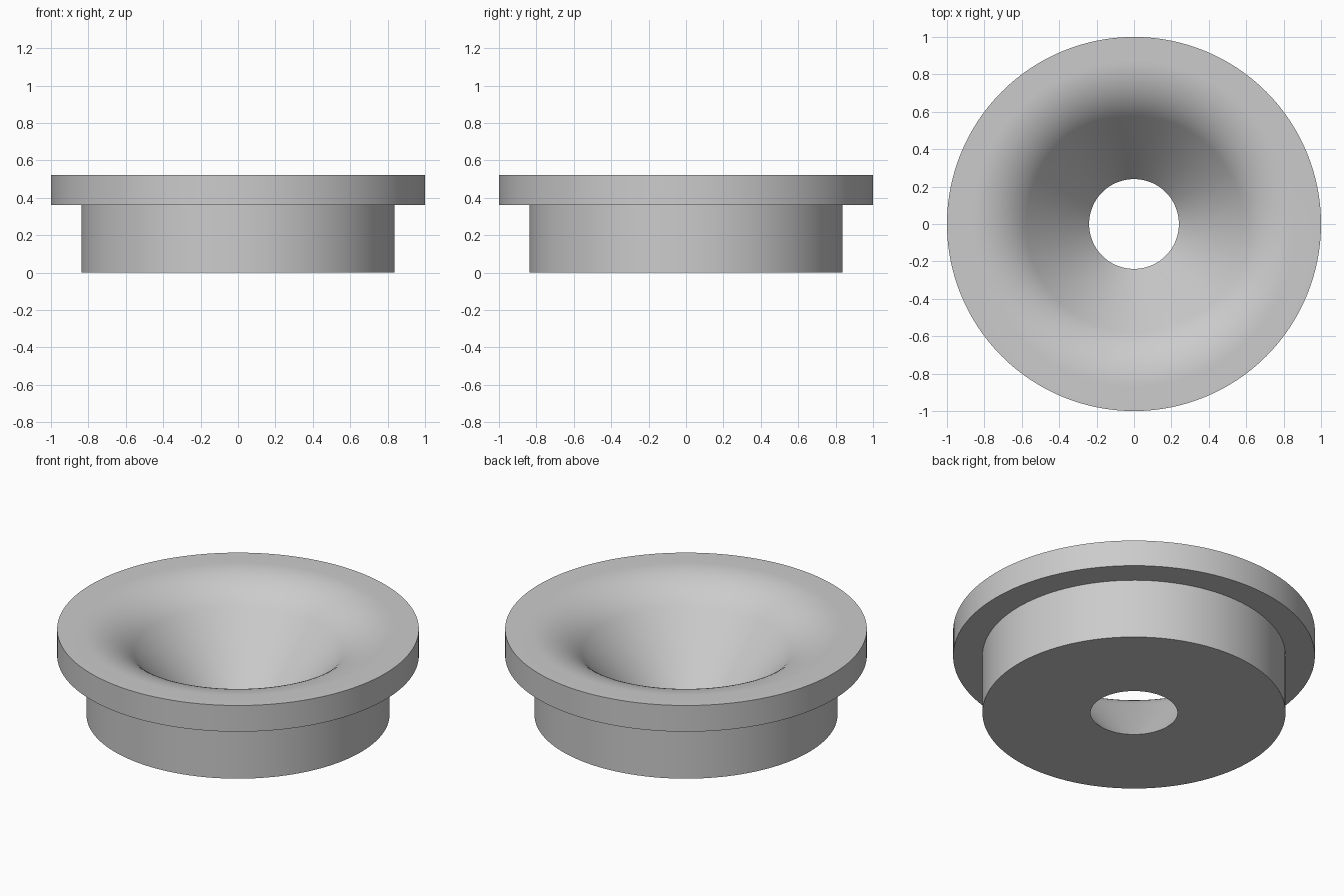
import bpy, bmesh, math
from mathutils import Vector

cube = bpy.data.objects.get("Cube")
if cube:
    bpy.data.objects.remove(cube, do_unlink=True)

HEIGHT, FLANGE_Z = 0.522, 0.362
FLANGE_R, BODY_R, HOLE_R = 1.0, 0.838, 0.24
SLOPE, ROUND_R, ROUND_END = math.radians(49), 0.39, 0.87
SEGMENTS, ROUND_STEPS = 128, 16

# Plain grey material
grey = bpy.data.materials.new("plain grey")
grey.use_nodes = True
colour = (0.6, 0.6, 0.6, 1)
grey.diffuse_color = colour
grey.node_tree.nodes["Principled BSDF"].inputs["Base Color"].default_value = colour

# Half section: stepped outside, rounded lip, conical bore
profile = [(HOLE_R, 0), (BODY_R, 0), (BODY_R, FLANGE_Z),
           (FLANGE_R, FLANGE_Z), (FLANGE_R, HEIGHT)]
for i in range(ROUND_STEPS + 1):
    a = SLOPE * i / ROUND_STEPS
    profile.append((ROUND_END - ROUND_R * math.sin(a),
                    HEIGHT - ROUND_R * (1 - math.cos(a))))

# Revolve the closed section
bm = bmesh.new()
verts = [bm.verts.new((r, 0, z)) for r, z in profile]
edges = [bm.edges.new((v, verts[(i + 1) % len(verts)])) for i, v in enumerate(verts)]
bmesh.ops.spin(bm, geom=verts + edges, cent=Vector(), axis=Vector((0, 0, 1)),
               angle=math.tau, steps=SEGMENTS, use_merge=True)
bmesh.ops.remove_doubles(bm, verts=bm.verts, dist=0.0001)
bmesh.ops.recalc_face_normals(bm, faces=bm.faces)
mesh = bpy.data.meshes.new("flanged_funnel")
bm.to_mesh(mesh)
bm.free()
mesh.materials.append(grey)

funnel = bpy.data.objects.new("flanged_funnel", mesh)
bpy.context.collection.objects.link(funnel)
bpy.ops.object.select_all(action="DESELECT")
funnel.select_set(True)
bpy.context.view_layer.objects.active = funnel
bpy.ops.object.shade_smooth_by_angle(angle=math.radians(30))
